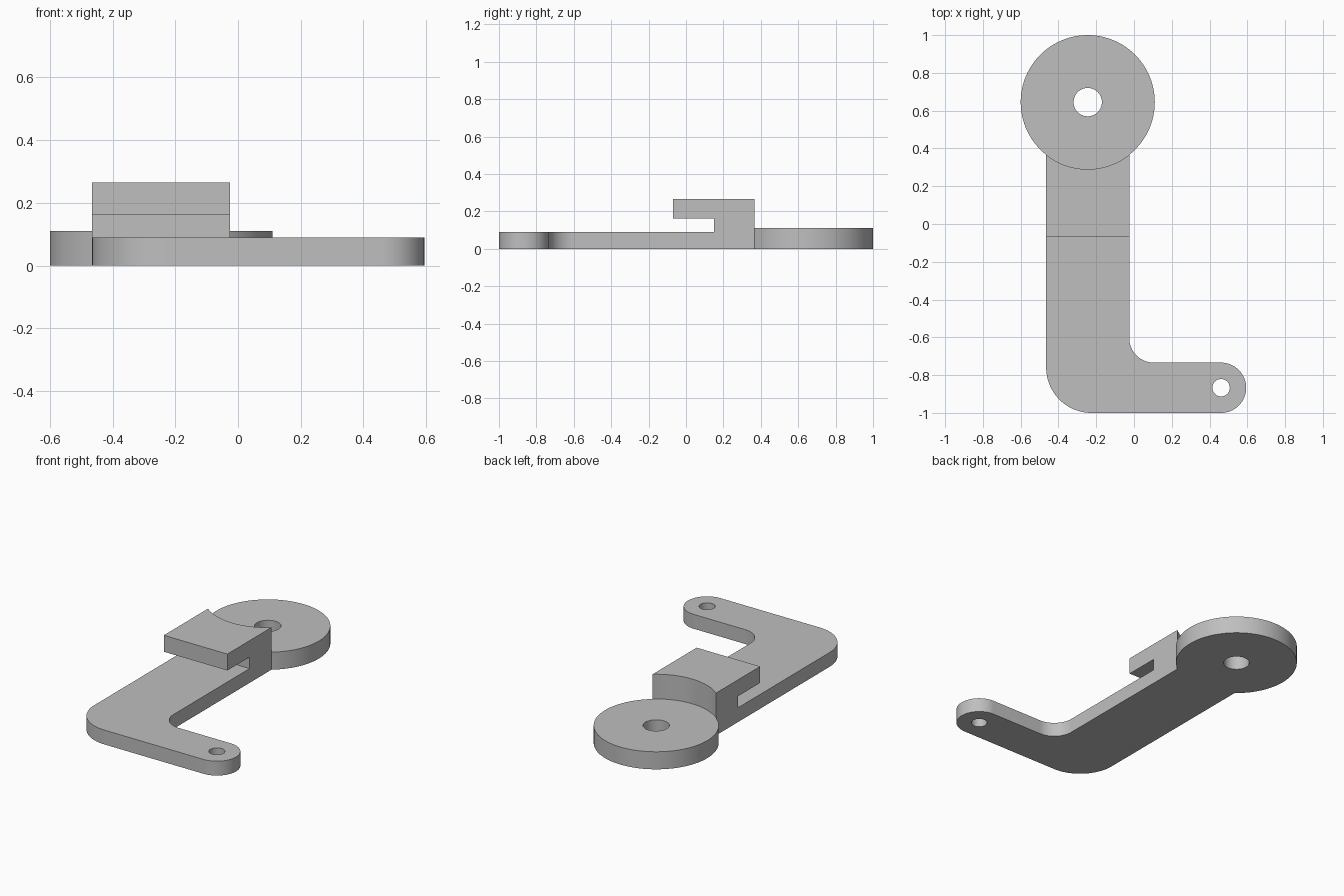
import bpy, bmesh
from math import sin, cos, radians
from mathutils import Vector

cube = bpy.data.objects.get("Cube")
if cube:
    bpy.data.objects.remove(cube, do_unlink=True)

grey = bpy.data.materials.new("plain grey")
grey.use_nodes = True
colour = (0.52, 0.52, 0.52, 1)
grey.diffuse_color = colour
grey.node_tree.nodes["Principled BSDF"].inputs["Base Color"].default_value = colour

# Shared dimensions
LEFT, RIGHT = -0.465, -0.025
HUB = (-0.245, 0.645)
HUB_R = 0.355
TAB = (0.461, -0.867)
TAB_R = 0.133
THICK = 0.09


def arc(cx, cy, r, start, end, steps=24):
    angles = [radians(start + (end - start) * i / steps) for i in range(steps + 1)]
    return [(cx + r * cos(a), cy + r * sin(a)) for a in angles]


def prism(name, base, offset):
    """Extrude a closed outline of 3D points along an offset."""
    bm = bmesh.new()
    face = bm.faces.new([bm.verts.new(p) for p in base])
    extruded = bmesh.ops.extrude_face_region(bm, geom=[face])["geom"]
    verts = [v for v in extruded if isinstance(v, bmesh.types.BMVert)]
    bmesh.ops.translate(bm, verts=verts, vec=Vector(offset))
    bmesh.ops.recalc_face_normals(bm, faces=bm.faces)
    mesh = bpy.data.meshes.new(name)
    bm.to_mesh(mesh)
    bm.free()
    mesh.materials.append(grey)
    obj = bpy.data.objects.new(name, mesh)
    bpy.context.collection.objects.link(obj)
    return obj


def plate(name, outline, z0, z1):
    return prism(name, [(x, y, z0) for x, y in outline], (0, 0, z1 - z0))


def cylinder(name, centre, r, z0, z1):
    return plate(name, arc(*centre, r, 0, 360, 96)[:-1], z0, z1)


def combine(target, tool, operation):
    """Apply a boolean and discard the tool."""
    mod = target.modifiers.new("combine", "BOOLEAN")
    mod.operation, mod.solver, mod.object = operation, "EXACT", tool
    bpy.context.view_layer.objects.active = target
    bpy.ops.object.modifier_apply(modifier=mod.name)
    bpy.data.objects.remove(tool, do_unlink=True)


# L-shaped arm with rounded corner, fillet and round tab
outline = [(LEFT, 0.5)]
outline += arc(LEFT + 0.24, -0.76, 0.24, 180, 270)
outline += arc(*TAB, TAB_R, -90, 90, 40)
outline += arc(RIGHT + 0.13, TAB[1] + TAB_R + 0.13, 0.13, 270, 180)
outline += [(RIGHT, 0.5)]
arm = plate("arm_with_hook", outline, 0, THICK)

# Overhanging hook, running into the hub clearance
profile = [(0.15, 0.04), (0.5, 0.04), (0.5, 0.265),
           (-0.07, 0.265), (-0.07, 0.162), (0.15, 0.162)]
hook = prism("hook", [(LEFT, y, z) for y, z in profile], (RIGHT - LEFT, 0, 0))
combine(arm, hook, "UNION")

# Hub clearance and pin hole
combine(arm, cylinder("clearance", HUB, HUB_R, -0.1, 0.5), "DIFFERENCE")
combine(arm, cylinder("pin_hole", TAB, 0.046, -0.1, 0.2), "DIFFERENCE")

# Round hub disc with bore
hub = cylinder("hub_disc", HUB, HUB_R, 0, 0.11)
combine(hub, cylinder("bore", HUB, 0.075, -0.1, 0.2), "DIFFERENCE")

# Merge flat regions, then smooth the curved walls
for obj in (arm, hub):
    bm = bmesh.new()
    bm.from_mesh(obj.data)
    bmesh.ops.remove_doubles(bm, verts=bm.verts, dist=0.0001)
    bmesh.ops.dissolve_limit(bm, angle_limit=radians(0.5), verts=bm.verts, edges=bm.edges)
    bm.to_mesh(obj.data)
    bm.free()
    bpy.ops.object.select_all(action="DESELECT")
    obj.select_set(True)
    bpy.context.view_layer.objects.active = obj
    bpy.ops.object.shade_smooth_by_angle(angle=radians(30))
